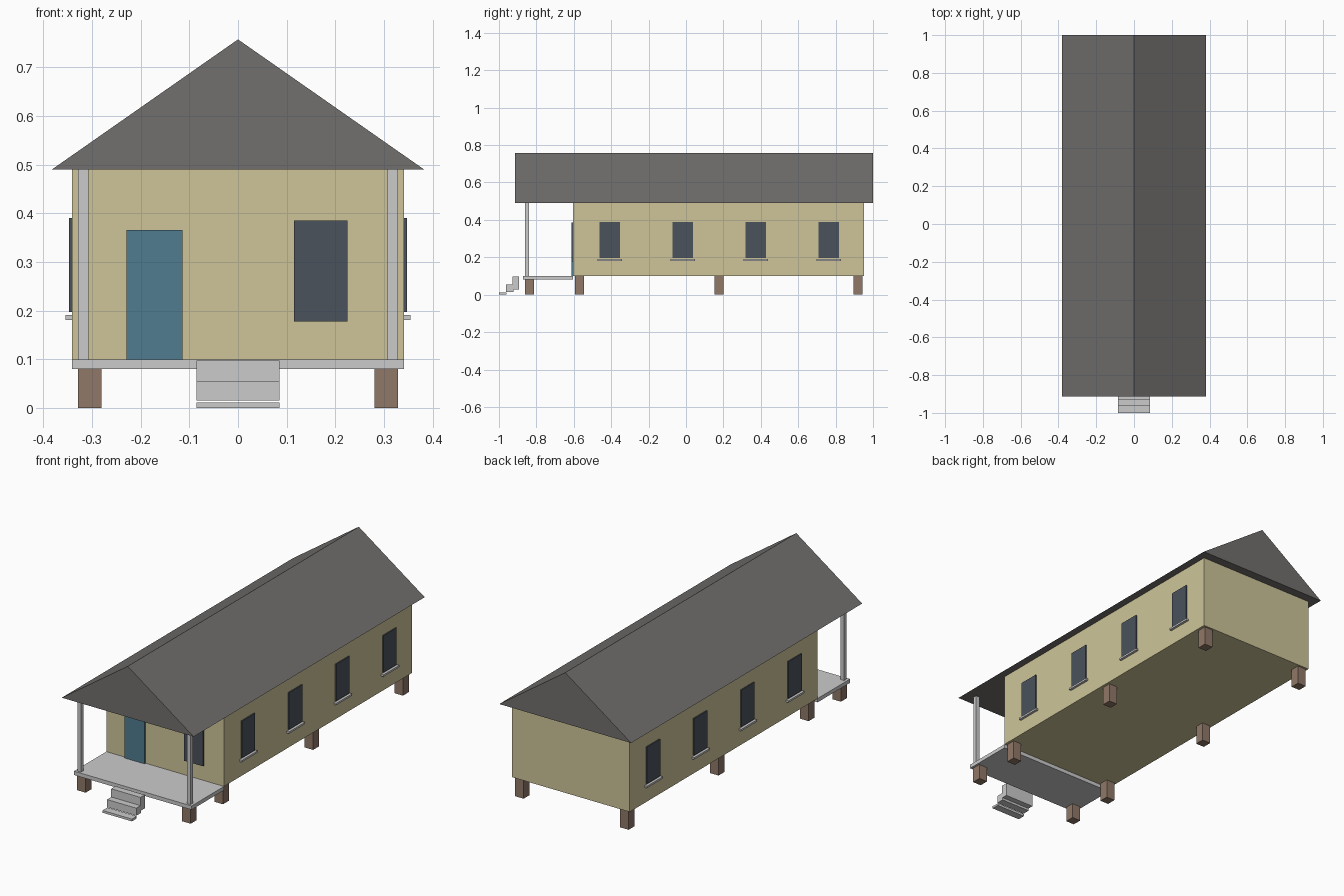
import bpy
import bmesh

if "Cube" in bpy.data.objects:
    bpy.data.objects.remove(bpy.data.objects["Cube"])


def material(name, rgb):
    m = bpy.data.materials.new(name)
    m.diffuse_color = (*rgb, 1)
    m.use_nodes = True
    m.node_tree.nodes["Principled BSDF"].inputs["Base Color"].default_value = m.diffuse_color
    return m


WALL = material("cream_paint", (0.62, 0.56, 0.32))
ROOF = material("dark_shingle", (0.17, 0.16, 0.155))
DOOR = material("blue_paint", (0.08, 0.20, 0.28))
GLASS = material("dark_glass", (0.07, 0.085, 0.105))
BRICK = material("brown_brick", (0.28, 0.19, 0.14))


def extrude_profile(name, profile, y0, y1, mat=None):
    """Closed solid from an x-z profile swept along y."""
    bm = bmesh.new()
    face = bm.faces.new([bm.verts.new((x, y0, z)) for x, z in profile])
    out = bmesh.ops.extrude_face_region(bm, geom=[face])["geom"]
    verts = [v for v in out if isinstance(v, bmesh.types.BMVert)]
    bmesh.ops.translate(bm, verts=verts, vec=(0, y1 - y0, 0))
    bmesh.ops.recalc_face_normals(bm, faces=bm.faces)
    mesh = bpy.data.meshes.new(name)
    bm.to_mesh(mesh)
    bm.free()
    obj = bpy.data.objects.new(name, mesh)
    bpy.context.collection.objects.link(obj)
    if mat:
        mesh.materials.append(mat)
    return obj


def box(name, x, y, z, mat=None):
    """Box from (min, max) ranges on each axis."""
    profile = [(x[0], z[0]), (x[1], z[0]), (x[1], z[1]), (x[0], z[1])]
    return extrude_profile(name, profile, y[0], y[1], mat)


def mirrored_box(name, *args):
    """Box on the right side, mirrored to the left."""
    obj = box(name, *args)
    obj.modifiers.new("mirror", 'MIRROR').use_mirror_merge = False
    return obj


# Main body and roof
box("house_body", (-0.341, 0.341), (-0.603, 0.953), (0.10, 0.49), WALL)
extrude_profile("gable_roof", [(-0.382, 0.49), (0.382, 0.49), (0, 0.757)],
                -0.913, 1.0, ROOF)

# Front porch
box("porch_deck", (-0.341, 0.341), (-0.871, -0.603), (0.08, 0.10))
mirrored_box("porch_post", (0.307, 0.328), (-0.861, -0.84), (0.10, 0.49))

# Steps, each a separate block in front of the porch
for i, (y0, y1, z0, z1) in enumerate([(-1.0, -0.96, 0.0, 0.012),
                                      (-0.963, -0.923, 0.0155, 0.055),
                                      (-0.928, -0.893, 0.028, 0.098)]):
    box(f"step_{i + 1}", (-0.085, 0.085), (y0, y1), (z0, z1))

# Foundation piers
for i, y in enumerate((-0.837, -0.57, 0.176, 0.92)):
    mirrored_box(f"pier_pair_{i + 1}", (0.28, 0.329),
                 (y - 0.0245, y + 0.0245), (0, 0.099), BRICK)

# Front door and window
box("front_door", (-0.229, -0.114), (-0.612, -0.60), (0.10, 0.366), DOOR)
box("front_window", (0.115, 0.225), (-0.612, -0.60), (0.178, 0.385), GLASS)

# Side windows with sills
for i in range(4):
    y = -0.408 + i * 0.3905
    mirrored_box(f"side_window_{i + 1}", (0.335, 0.347),
                 (y - 0.055, y + 0.055), (0.197, 0.39), GLASS)
    mirrored_box(f"window_sill_{i + 1}", (0.335, 0.354),
                 (y - 0.066, y + 0.066), (0.181, 0.191))
